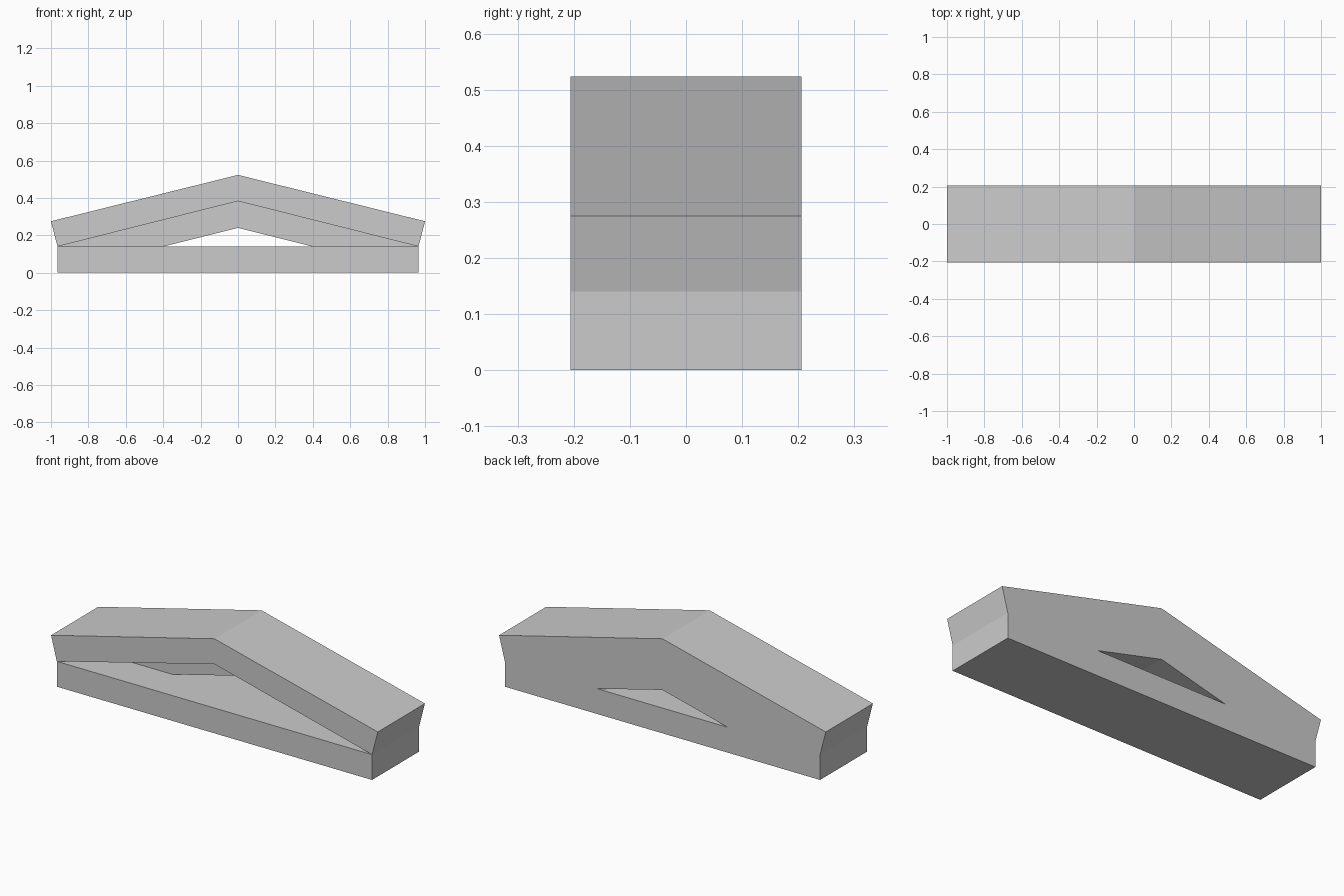
import bpy
import bmesh

if "Cube" in bpy.data.objects:
    bpy.data.objects.remove(bpy.data.objects["Cube"])

FRONT, MIDDLE, BACK = -0.206, 0.0, 0.206

# Named profile points (x, z)
P = {
    "base_l": (-0.965, 0.0), "base_r": (0.965, 0.0),
    "shelf_l": (-0.965, 0.14), "shelf_r": (0.965, 0.14),
    "eave_l": (-1.0, 0.275), "eave_r": (1.0, 0.275),
    "ridge": (0.0, 0.523), "arch": (0.0, 0.383),
    "hole_l": (-0.4, 0.14), "hole_r": (0.4, 0.14), "hole_top": (0.0, 0.24),
}

bm = bmesh.new()
cache = {}


def vert(name, y):
    if (name, y) not in cache:
        x, z = P[name]
        cache[name, y] = bm.verts.new((x, y, z))
    return cache[name, y]


def flat(y, names):
    bm.faces.new([vert(n, y) for n in names.split()])


def wall(names, y0, y1):
    pts = names.split()
    for a, b in zip(pts, pts[1:]):
        bm.faces.new([vert(a, y0), vert(b, y0), vert(b, y1), vert(a, y1)])


# Front: base bar and two sloping bands
flat(FRONT, "base_l base_r shelf_r shelf_l")
flat(FRONT, "shelf_l arch ridge eave_l")
flat(FRONT, "arch shelf_r eave_r ridge")

# Recessed panel around the small triangular hole
flat(MIDDLE, "shelf_l hole_l hole_top arch")
flat(MIDDLE, "hole_top hole_r shelf_r arch")

# Flush back
flat(BACK, "base_l base_r shelf_r hole_r hole_l shelf_l")
flat(BACK, "shelf_l hole_l hole_top ridge eave_l")
flat(BACK, "hole_top hole_r shelf_r eave_r ridge")

# Outer sides, in two depths
outline = "base_l base_r shelf_r eave_r ridge eave_l shelf_l base_l"
wall(outline, FRONT, MIDDLE)
wall(outline, MIDDLE, BACK)

# Shelf and undersides of the recess, then the hole lining
bm.faces.new([vert("shelf_l", FRONT), vert("shelf_r", FRONT)]
             + [vert(n, MIDDLE) for n in ("shelf_r", "hole_r", "hole_l", "shelf_l")])
wall("shelf_l arch shelf_r", FRONT, MIDDLE)
wall("hole_l hole_top hole_r hole_l", MIDDLE, BACK)

bmesh.ops.recalc_face_normals(bm, faces=bm.faces[:])
mesh = bpy.data.meshes.new("pediment")
bm.to_mesh(mesh)
bm.free()
pediment = bpy.data.objects.new("pediment", mesh)
bpy.context.collection.objects.link(pediment)
